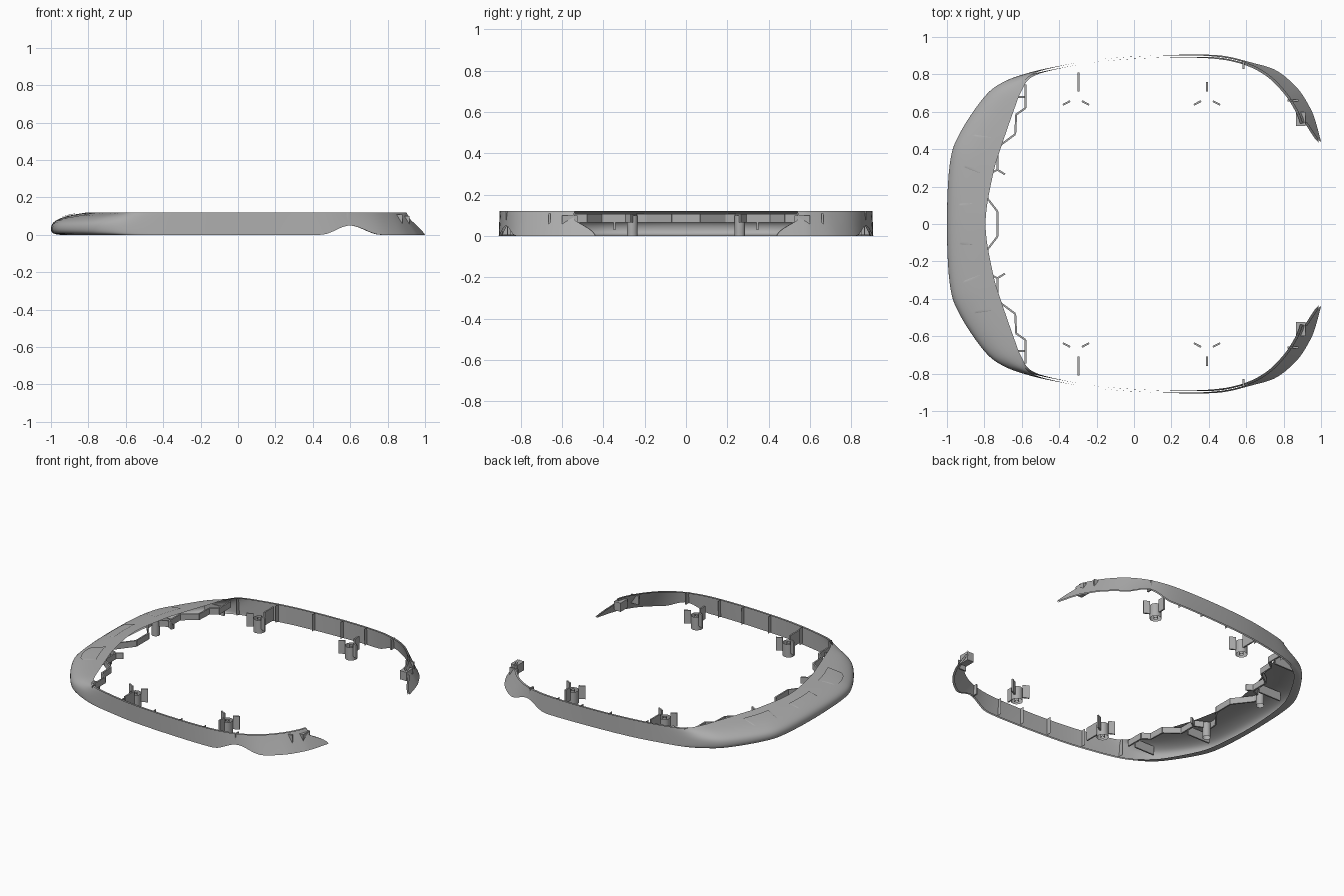
import bpy, bmesh, math
from mathutils import Vector

if "Cube" in bpy.data.objects:
    bpy.data.objects.remove(bpy.data.objects["Cube"])

H = 0.12
gray = bpy.data.materials.new("mid_gray")
gray.use_nodes = True
gray.diffuse_color = (0.42, 0.42, 0.42, 1)
gray.node_tree.nodes["Principled BSDF"].inputs["Base Color"].default_value = gray.diffuse_color


def finish(name, bm, smooth=False):
    mesh = bpy.data.meshes.new(name)
    bm.to_mesh(mesh)
    bm.free()
    mesh.materials.append(gray)
    ob = bpy.data.objects.new(name, mesh)
    bpy.context.collection.objects.link(ob)
    if smooth:
        bpy.ops.object.select_all(action='DESELECT')
        ob.select_set(True)
        bpy.context.view_layer.objects.active = ob
        bpy.ops.object.shade_smooth_by_angle(angle=math.radians(35))
    return ob


def spline(points, t):
    """Smooth curve through points, with t in index units."""
    n = len(points) - 1
    i = max(0, min(n - 1, int(math.floor(t))))
    f = t - i
    a, b, c, d = [points[max(0, min(n, k))] for k in (i - 1, i, i + 1, i + 2)]
    return [0.5 * (2*q + (r - p)*f + (2*p - 5*q + 4*r - s)*f*f + (3*q - p - 3*r + s)*f**3)
            for p, q, r, s in zip(a, b, c, d)]


# Half of the band: outer x, y, top edge x, y, roundness
half = [
    (-1, 0, -.806, 0, 1), (-.985, .32, -.765, .27, 1), (-.934, .48, -.72, .42, 1),
    (-.80, .68, -.65, .62, 1), (-.69, .763, -.61, .715, 1), (-.56, .81, -.55, .797, .7),
    (-.40, .845, -.40, .843, .2), (-.185, .88, -.185, .88, 0), (.1, .90, .1, .90, 0),
    (.40, .905, .40, .898, 0), (.59, .88, .58, .867, 0), (.75, .827, .715, .80, 0),
    (.87, .73, .815, .70, 0), (.94, .624, .875, .605, 0), (.97, .55, .90, .54, 0),
    (1, .44, .93, .44, 0)]
N = len(half) - 1
path = [(x, -y, tx, -ty, b) for x, y, tx, ty, b in half[:0:-1]] + half
# Rounded cross-section: share of the inset, height
section = [(.25, 0), (.06, .008), (0, .03), (.04, .06), (.2, .083), (.5, .103), (1, H)]
U = len(section) - 1


def surface(t, u, inset=0):
    frac, z = spline(section, u)
    # The open ends are cut back toward the top
    cut = min(1, z / .08) ** 1.3
    if abs(t) > N - 2:
        t = math.copysign(N - 2 + (abs(t) - N + 2) * (1 - cut / 2), t)
    ox, oy, tx, ty, b = spline(path, t + N)
    # Arched notch in the lower edge
    if .44 < ox < .77:
        z += (1 - z / H) * .05 * math.sin(math.pi * (ox - .44) / .33) ** 2
    frac = b * frac + (1 - b) * z / H
    p = Vector((ox + (tx - ox) * frac, oy + (ty - oy) * frac, z))
    if inset:
        q0, q1 = spline(path, t + N - .02), spline(path, t + N + .02)
        p += inset * Vector((q1[1] - q0[1], q0[0] - q1[0], 0)).normalized()
    return p


def sheet(name, point, rows, cols, smooth=True):
    bm = bmesh.new()
    v = [[bm.verts.new(point(i / rows, j / cols)) for j in range(cols + 1)]
         for i in range(rows + 1)]
    for i in range(rows):
        for j in range(cols):
            bm.faces.new((v[i][j], v[i][j+1], v[i+1][j+1], v[i+1][j]))
    return finish(name, bm, smooth)


# Outer and inner skins of the band
for name, inset in (("outer_band", 0), ("inner_band", .012)):
    sheet(name, lambda a, c: surface((2*a - 1) * N, c * U, inset), 180, 18)


# Rounded pads lying on the sloped end
def pad(name, mid, width, low, high):
    def point(a, c):
        s = 2 * a - 1
        edge = high - (high - low) * (1 - abs(s) ** 4) ** .25
        return surface(mid + s * width, edge + (high - edge) * c) + Vector((0, 0, .005))
    sheet(name, point, 24, 6)


pad("centre_pad", 0, .37, 4.2, 5.35)
pad("back_pad", 1.55, .6, 4.2, 5.5)
pad("front_pad", -1.55, .6, 4.2, 5.5)


def rib_strip(name, pts, z0, z1, thick=.01):
    """Thin upright wall following a polyline."""
    bm = bmesh.new()
    for a, b in zip(pts, pts[1:]):
        a, b = Vector((*a, 0)), Vector((*b, 0))
        d = (b - a).normalized()
        n = Vector((-d.y, d.x, 0)) * thick / 2
        ring = [a + n, b + n, b - n, a - n]
        lo = [bm.verts.new(p + Vector((0, 0, z0))) for p in ring]
        hi = [bm.verts.new(p + Vector((0, 0, z1))) for p in ring]
        bm.faces.new(lo[::-1])
        bm.faces.new(hi)
        for k in range(4):
            m = (k + 1) % 4
            bm.faces.new((lo[k], lo[m], hi[m], hi[k]))
    bmesh.ops.recalc_face_normals(bm, faces=bm.faces)
    return finish(name, bm)


def tube(name, x, y, radius, z0, z1):
    def point(a, c):
        ang = 2 * math.pi * a
        return Vector((x + radius * math.cos(ang), y - radius * math.sin(ang), z0 + (z1 - z0) * c))
    sheet(name, point, 24, 1)


zigzag = [(-.58, .745), (-.58, .62), (-.63, .585), (-.635, .48), (-.73, .41), (-.73, .29),
          (-.83, .24), (-.825, .19), (-.73, .067), (-.73, 0)]

for side, s in (("back", 1), ("front", -1)):
    def mir(pts):
        return [(x, y * s) for x, y in pts]

    # Zigzag rib and its cross ribs under the sloped end
    rib_strip(side + "_zigzag_rib", mir(zigzag), .065, .107)
    rib_strip(side + "_zigzag_branch", mir([(-.73, .29), (-.69, .265)]), .065, .107)
    rib_strip(side + "_pad_rib", mir([(-.90, .345), (-.73, .345)]), .03, .09)
    rib_strip(side + "_corner_rib", mir([(-.73, .68), (-.58, .68)]), .03, .09)
    tube(side + "_end_boss", -.81, .26 * s, .026, 0, .1)

    # Screw posts with three fins
    for place, x, reach in (("left", .39, .76), ("right", -.31, .81)):
        name = side + "_" + place
        y = .675
        tube(name + "_post", x, y * s, .037, 0, .09)
        tube(name + "_post_hole", x, y * s, .014, 0, .09)
        wall_x = x + (.013 if place == "right" else 0)
        rib_strip(name + "_long_fin", mir([(wall_x, y + .034), (wall_x, reach)]), .03, H)
        for k in (-1, 1):
            rib_strip(name + "_side_fin", mir([(x + k * .032, y - .018), (x + k * .07, y - .038)]), .03, H)

    # Upright stiffeners on the inside of the wall
    for x in (-.55, -.29, -.03, .18, .36):
        t = min((i * .02 for i in range(250, 600)), key=lambda q: abs(spline(path, q + N)[0] - x))
        wy = spline(path, t + N)[1]
        sheet(side + "_stiffener",
              lambda a, c: Vector((x, (wy - .008 - .035 * a) * s, .005 + (H - .005) * c)), 1, 1, False)
    rib_strip(side + "_notch_stiffener", mir([(.585, .87), (.585, .83)]), .05, H)
    rib_strip(side + "_end_stiffener", mir([(.82, .66), (.88, .66)]), .05, .11)

    # Catch block at each open end
    rib_strip(side + "_end_catch", mir([(.892, .525), (.892, .6)]), .04, .1, .05)
